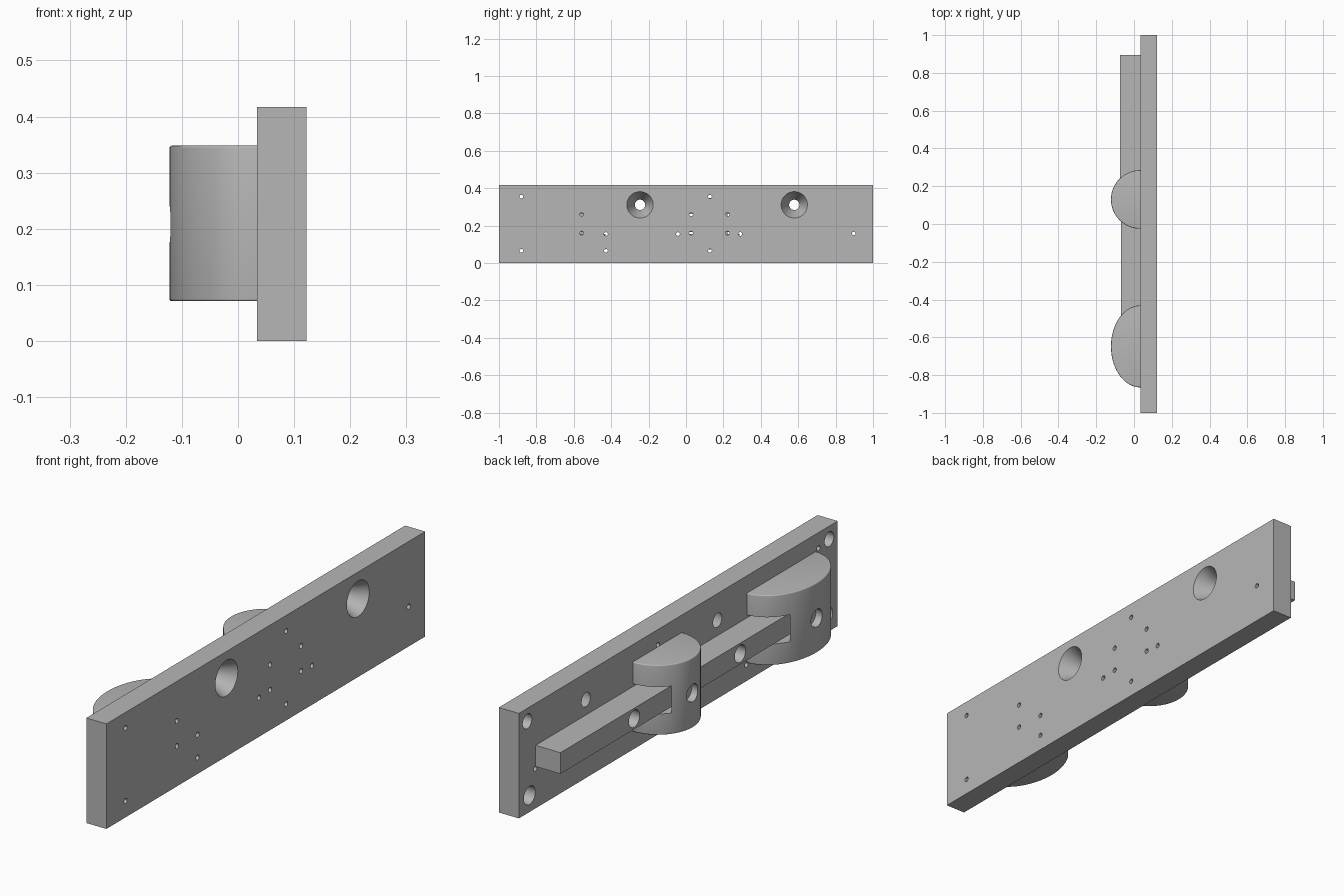
import bpy, bmesh
from math import sin, cos, pi, radians
from mathutils import Matrix, Vector

if "Cube" in bpy.data.objects:
    bpy.data.objects.remove(bpy.data.objects["Cube"], do_unlink=True)

grey = bpy.data.materials.new("plain grey")
grey.use_nodes = True
grey.diffuse_color = (0.47, 0.47, 0.47, 1)
grey.node_tree.nodes["Principled BSDF"].inputs["Base Color"].default_value = grey.diffuse_color

FACE, BACK = 0.122, 0.034      # outer and inner face of the plate
MID = 0.208                    # height of the centre line


def add_box(bm, lo, hi):
    lo, hi = Vector(lo), Vector(hi)
    m = Matrix.Translation((lo + hi) / 2) @ Matrix.Diagonal((*(hi - lo), 1))
    bmesh.ops.create_cube(bm, size=1, matrix=m)


def add_drill(bm, y, z, x0, x1, r0, r1=None, sides=32):
    """Cylinder or cone along x, radius r0 at x0 and r1 at x1."""
    m = Matrix.Translation(((x0 + x1) / 2, y, z)) @ Matrix.Rotation(pi / 2, 4, "Y")
    bmesh.ops.create_cone(bm, cap_ends=True, segments=sides, radius1=r0,
                          radius2=r0 if r1 is None else r1, depth=x1 - x0, matrix=m)


def make(name, bm):
    bmesh.ops.recalc_face_normals(bm, faces=bm.faces[:])
    mesh = bpy.data.meshes.new(name)
    bm.to_mesh(mesh)
    bm.free()
    mesh.materials.append(grey)
    ob = bpy.data.objects.new(name, mesh)
    bpy.context.collection.objects.link(ob)
    return ob


def finish(ob, cutter_bm, bevel=0):
    """Round the rims, cut the openings, apply both and shade."""
    if bevel:
        b = ob.modifiers.new("rounded_rim", "BEVEL")
        b.width, b.segments, b.limit_method = bevel, 4, "ANGLE"
        b.angle_limit = radians(40)
    cutter = make("cutter", cutter_bm)
    cutter.hide_render = True
    c = ob.modifiers.new("openings", "BOOLEAN")
    c.object, c.operation, c.solver = cutter, "DIFFERENCE", "EXACT"
    dg = bpy.context.evaluated_depsgraph_get()
    mesh = bpy.data.meshes.new_from_object(ob.evaluated_get(dg))
    ob.modifiers.clear()
    ob.data = mesh
    bpy.data.objects.remove(cutter, do_unlink=True)
    bpy.ops.object.select_all(action="DESELECT")
    ob.select_set(True)
    bpy.context.view_layer.objects.active = ob
    bpy.ops.object.shade_smooth_by_angle(angle=radians(30))


# Mounting plate with countersinks, pin holes and blind corner sockets
bm = bmesh.new()
add_box(bm, (BACK, -1, 0), (FACE, 1, 0.417))
plate = make("mounting_plate", bm)
cut = bmesh.new()
for y in (-0.246, 0.579):
    add_drill(cut, y, 0.311, BACK - 0.001, FACE + 0.001, 0.027, 0.071, 48)
pin_rows = {-0.88: (0.065, 0.355), -0.558: (0.16, 0.26), -0.428: (0.065, 0.155),
            -0.043: (0.155,), 0.027: (0.16, 0.26), 0.128: (0.065, 0.355),
            0.222: (0.16, 0.26), 0.29: (0.155,), 0.897: (0.158,)}
for y, heights in pin_rows.items():
    for z in heights:
        add_drill(cut, y, z, BACK - 0.01, FACE + 0.01, 0.01, sides=16)
for y in (-0.947, 0.947):
    add_drill(cut, y, 0.365, BACK - 0.01, 0.08, 0.029)
    add_drill(cut, y * 0.985, 0.066, BACK - 0.01, 0.08, 0.036)
finish(plate, cut)


# Half-round housings, each slotted for the bars
def housing(name, y, half, slot_from, slot_to):
    depth, n = 0.156, 64
    outline = [(BACK + 0.004, y - half)]
    outline += [(BACK - depth * sin(pi * i / n), y - half * cos(pi * i / n))
                for i in range(n + 1)]
    outline.append((BACK + 0.004, y + half))
    bm = bmesh.new()
    base = bm.faces.new([bm.verts.new((px, py, 0.071)) for px, py in outline])
    top = bmesh.ops.extrude_face_region(bm, geom=[base])["geom"]
    bmesh.ops.translate(bm, vec=(0, 0, 0.277),
                        verts=[v for v in top if isinstance(v, bmesh.types.BMVert)])
    ob = make(name, bm)
    cut = bmesh.new()
    add_box(cut, (-0.092, slot_from, 0.155), (0.05, slot_to, 0.262))
    add_drill(cut, y, MID, -0.2, -0.08, 0.035)
    finish(ob, cut, bevel=0.008)


housing("small_housing", 0.13, 0.155, -0.1, 0.4)
housing("large_housing", -0.648, 0.217, -0.7, -0.3)


# Square sliding bars with a finger socket in each
def bar(name, y0, y1, x0, socket_y):
    bm = bmesh.new()
    add_box(bm, (x0, y0, 0.166), (BACK, y1, 0.25))
    ob = make(name, bm)
    cut = bmesh.new()
    add_drill(cut, socket_y, MID, x0 - 0.05, x0 + 0.06, 0.034)
    finish(ob, cut)


bar("upper_bar", 0.19, 0.895, -0.075, 0.432)
bar("lower_bar", -0.66, 0.09, -0.07, -0.24)
